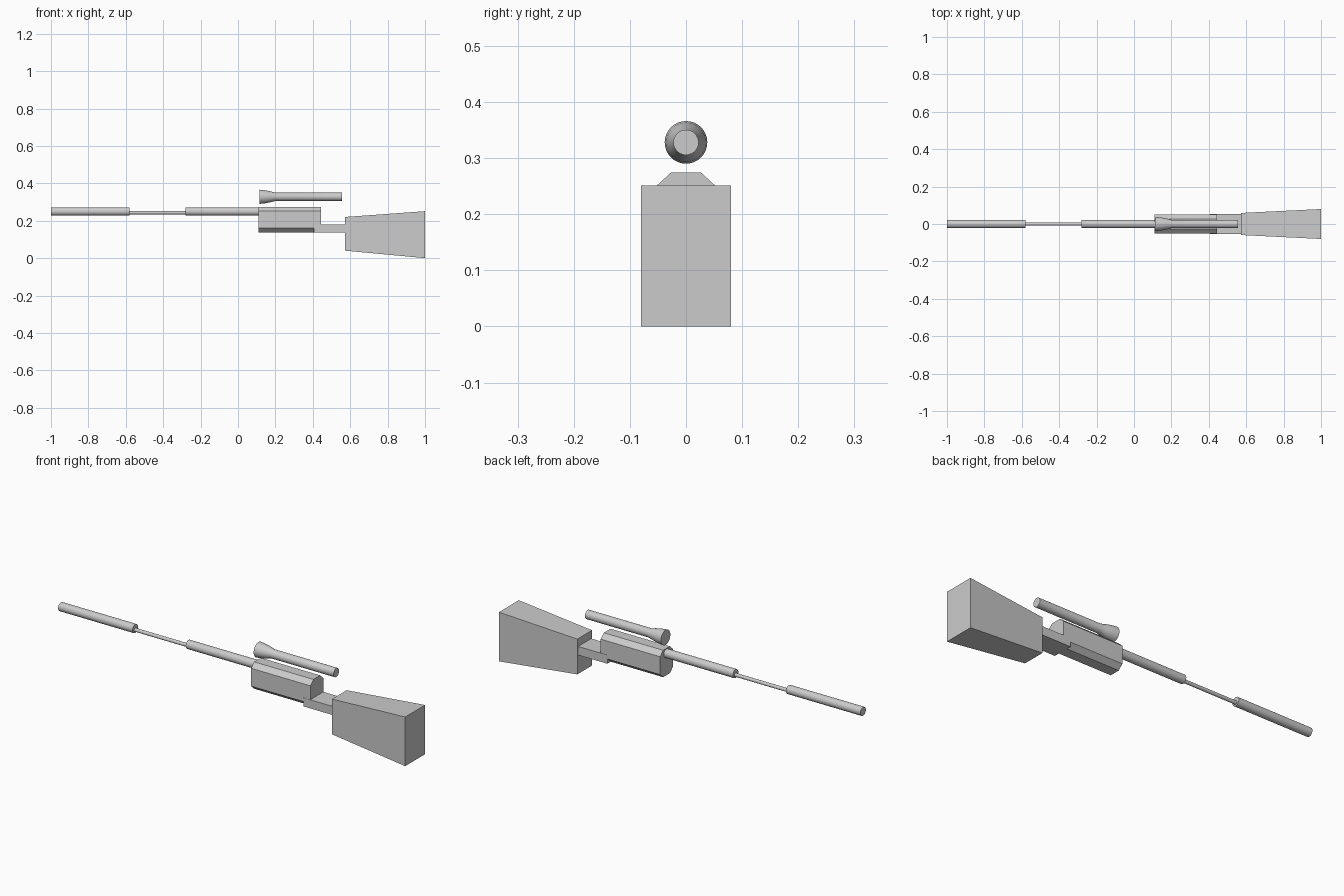
import bpy, bmesh, math

if "Cube" in bpy.data.objects:
    bpy.data.objects.remove(bpy.data.objects["Cube"])


def make_object(name, bm, smooth=False):
    bmesh.ops.recalc_face_normals(bm, faces=bm.faces)
    mesh = bpy.data.meshes.new(name)
    bm.to_mesh(mesh)
    bm.free()
    obj = bpy.data.objects.new(name, mesh)
    bpy.context.collection.objects.link(obj)
    if smooth:
        bpy.ops.object.select_all(action='DESELECT')
        obj.select_set(True)
        bpy.context.view_layer.objects.active = obj
        bpy.ops.object.shade_smooth_by_angle(angle=math.radians(35))
    return obj


def loft(name, sections, smooth=False):
    """Skin matching rings of points and cap both ends."""
    bm = bmesh.new()
    rings = [[bm.verts.new(p) for p in s] for s in sections]
    n = len(rings[0])
    for a, b in zip(rings, rings[1:]):
        for i in range(n):
            j = (i + 1) % n
            bm.faces.new((a[i], a[j], b[j], b[i]))
    bm.faces.new(rings[0])
    bm.faces.new(rings[-1][::-1])
    return make_object(name, bm, smooth)


def tube(name, profile, z, sides=24):
    """Turned part along x from (x, radius) pairs."""
    angles = [2 * math.pi * i / sides for i in range(sides)]
    return loft(name, [[(x, r * math.cos(a), z + r * math.sin(a)) for a in angles]
                       for x, r in profile], smooth=True)


def rect(x, w, z0, z1):
    return [(x, -w, z0), (x, w, z0), (x, w, z1), (x, -w, z1)]


# Barrel: muzzle sleeve, thin rod and rear sleeve
tube("muzzle_sleeve", [(-1.0, 0.022), (-0.58, 0.022)], 0.249)
tube("thin_barrel", [(-0.59, 0.009), (-0.27, 0.009)], 0.243)
tube("rear_barrel", [(-0.28, 0.022), (0.12, 0.022)], 0.249)

# Eight-sided receiver
half = [(0.027, 0.137), (0.052, 0.16), (0.052, 0.251), (0.027, 0.274)]
outline = half + [(-y, z) for y, z in reversed(half)]
loft("receiver", [[(x, y, z) for y, z in outline] for x in (0.11, 0.445)])

# Neck joining the receiver to the flared stock
loft("stock_neck", [rect(x, 0.053, 0.136, 0.18) for x in (0.407, 0.575)])
loft("stock", [rect(0.572, 0.059, 0.04, 0.22), rect(1.0, 0.08, 0.0, 0.251)])

# Scope with a flared front bell
tube("scope", [(0.115, 0.038), (0.145, 0.035), (0.175, 0.029),
               (0.2, 0.0225), (0.555, 0.0225)], 0.328, 32)
